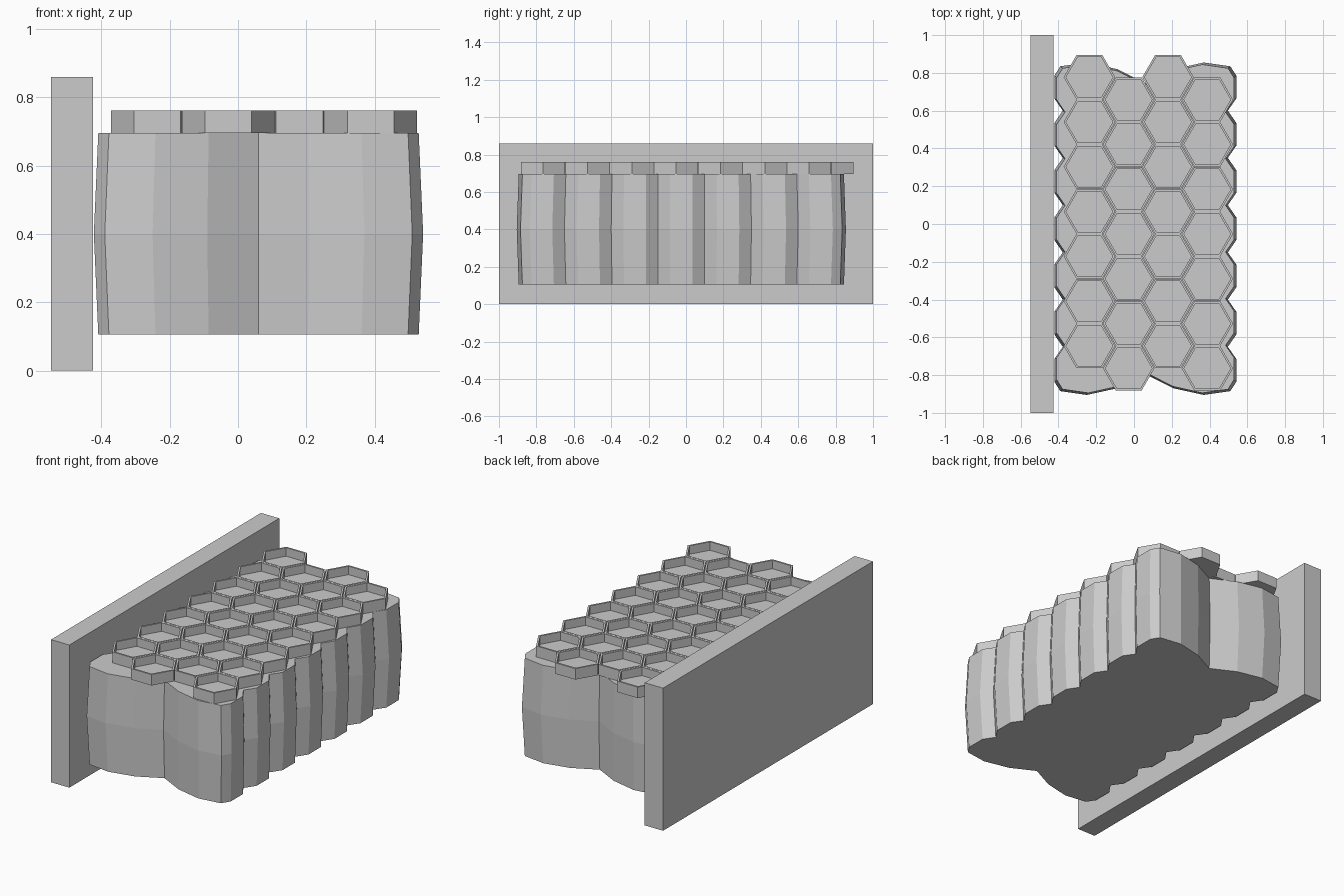
import bpy, bmesh, math

if "Cube" in bpy.data.objects:
    bpy.data.objects.remove(bpy.data.objects["Cube"])

def make_object(name, bm):
    bmesh.ops.recalc_face_normals(bm, faces=bm.faces)
    mesh = bpy.data.meshes.new(name)
    bm.to_mesh(mesh)
    bm.free()
    obj = bpy.data.objects.new(name, mesh)
    bpy.context.collection.objects.link(obj)
    return obj

def add_loft(bm, rings):
    """Closed solid through equal-length rings; returns the top cap."""
    loops = [[bm.verts.new(p) for p in r] for r in rings]
    n = len(loops[0])
    for a, b in zip(loops, loops[1:]):
        for i in range(n):
            j = (i + 1) % n
            bm.faces.new((a[i], a[j], b[j], b[i]))
    bm.faces.new(loops[0][::-1])
    return bm.faces.new(loops[-1])

# Back panel
bm = bmesh.new()
add_loft(bm, [[(-0.547, -1, z), (-0.425, -1, z), (-0.425, 1, z), (-0.547, 1, z)]
              for z in (0, 0.86)])
make_object("back_panel", bm)

# Scalloped cushion body: seven lobes on each side, two on each end
end = [(0.482, 0.81), (0.45, 0.86), (0.31, 0.88), (0.15, 0.845)]
right = [(u, -v) for u, v in end[::-1]] + [(0.482, -0.69)]
for k in range(-3, 3):
    notch = 0.25 * k + 0.125
    right.append((0.437, notch))
    right.append((0.482, notch + 0.065))
    if k < 2:
        right.append((0.482, notch + 0.185))
right += end
outline = [(0, -0.77)] + right + [(0, 0.77)] + [(-u, v) for u, v in right[::-1]]
bm = bmesh.new()
add_loft(bm, [[(0.06 + u * sx, -0.025 + v * sy, z) for u, v in outline]
              for z, sx, sy in ((0.105, 0.973, 0.988), (0.4, 1, 1), (0.695, 0.973, 0.988))])
make_object("cushion_body", bm)

# Honeycomb of shallow hexagonal trays: four staggered columns of seven
PITCH, R = 0.2371, 0.1362
bm = bmesh.new()

def hexagon(x, y, r, z):
    return [(x + r * math.cos(i * math.pi / 3), y + r * math.sin(i * math.pi / 3), z)
            for i in range(6)]

for col in range(4):
    for row in range(7):
        x = -0.236 + 0.208 * col
        y = 0.777 - PITCH * row - (PITCH / 2 if col % 2 else 0)
        add_loft(bm, [hexagon(x, y, R, 0.695), hexagon(x, y, R, 0.761),
                      hexagon(x, y, R - 0.0125, 0.761), hexagon(x, y, R - 0.0125, 0.71)])
make_object("honeycomb_trays", bm)
